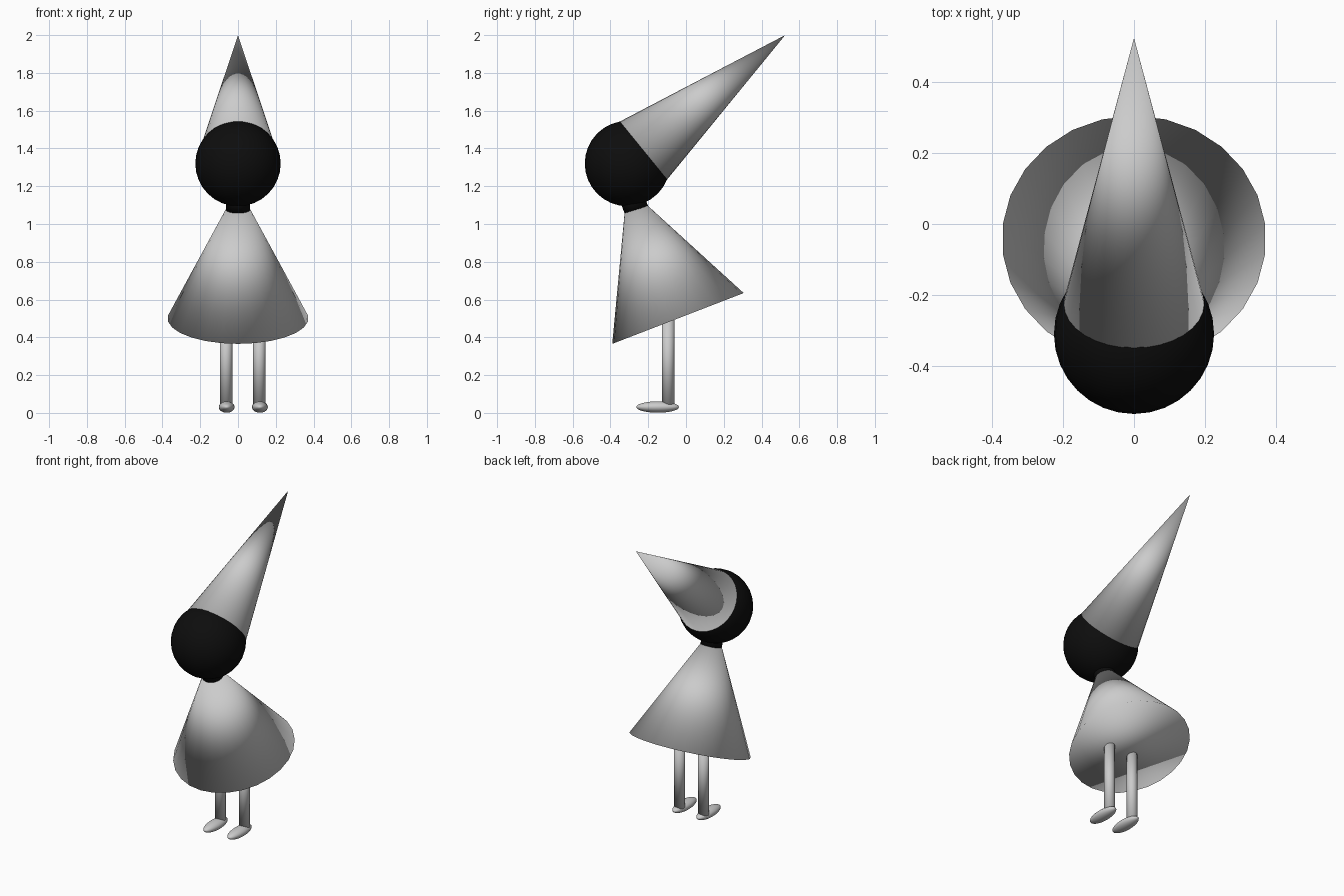
import bpy, math
from mathutils import Vector

if "Cube" in bpy.data.objects:
    bpy.data.objects.remove(bpy.data.objects["Cube"])

black = bpy.data.materials.new("black")
black.diffuse_color = (0.004, 0.004, 0.004, 1)
black.use_nodes = True
black.node_tree.nodes["Principled BSDF"].inputs["Base Color"].default_value = black.diffuse_color


def finish(name, mat=None):
    ob = bpy.context.object
    ob.name = name
    bpy.ops.object.shade_smooth()
    if mat:
        ob.data.materials.append(mat)
    return ob


def taper(name, base, tip, r1, r2=0.0, sides=32, mat=None):
    """Closed cone or cylinder from base to tip, tilted in the YZ plane."""
    a, b = Vector(base), Vector(tip)
    d = b - a
    bpy.ops.mesh.primitive_cone_add(
        vertices=sides, radius1=r1, radius2=r2, depth=d.length,
        location=(a + b) / 2, rotation=(math.atan2(-d.y, d.z), 0, 0))
    return finish(name, mat)


def ball(name, centre, radii, mat=None):
    bpy.ops.mesh.primitive_uv_sphere_add(segments=32, ring_count=16, radius=1, location=centre)
    bpy.context.object.scale = radii
    return finish(name, mat)


# Head and neck
ball("head", (0, -0.31, 1.32), (0.226, 0.226, 0.226), black)
taper("neck", (0, -0.262, 1.074), (0, -0.30, 1.172), 0.065, 0.065, 26, black)

# Pointed hat tilted backwards
taper("hat", (0, -0.225, 1.389), (0, 0.525, 2.0), 0.198)

# Cone dress, raised at the back
taper("dress", (0, -0.0425, 0.5), (0, -0.312, 1.197), 0.373, 0.0, 26)

# Legs and feet
for side, x in (("left", -0.063), ("right", 0.113)):
    taper(side + "_leg", (x, -0.095, 0.04), (x, -0.095, 0.52), 0.033, 0.033)
    ball(side + "_foot", (x + 0.003, -0.15, 0.031), (0.042, 0.113, 0.03))
